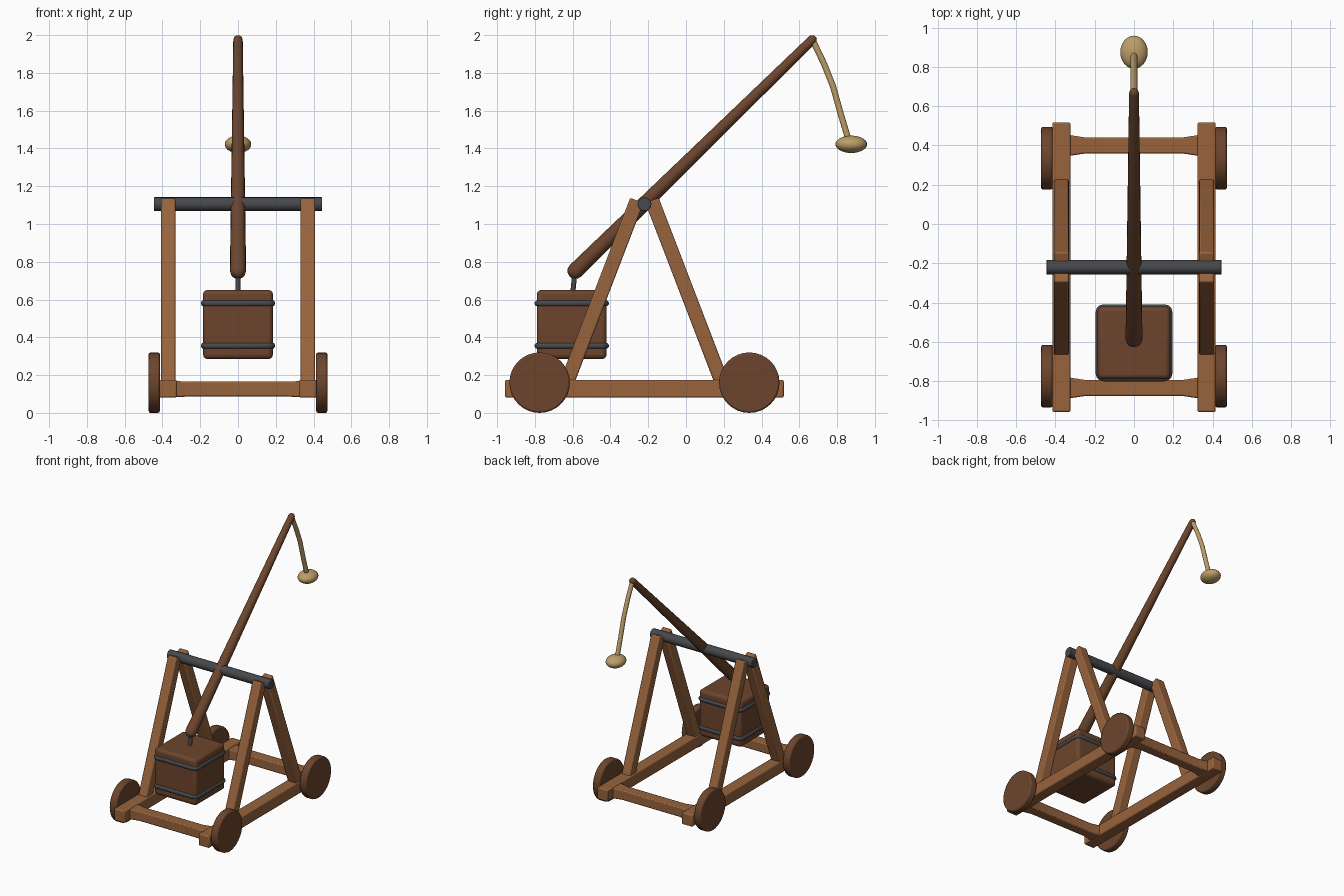
import bpy, bmesh, math
from mathutils import Vector, Matrix

if "Cube" in bpy.data.objects:
    bpy.data.objects.remove(bpy.data.objects["Cube"], do_unlink=True)


def material(name, rgb):
    m = bpy.data.materials.new(name)
    m.use_nodes = True
    m.diffuse_color = (*rgb, 1)
    m.node_tree.nodes["Principled BSDF"].inputs["Base Color"].default_value = (*rgb, 1)
    return m


FRAME = material("frame wood", (0.31, 0.125, 0.046))
DARK = material("dark wood", (0.15, 0.06, 0.026))
IRON = material("iron", (0.062, 0.065, 0.073))
ROPE = material("rope", (0.50, 0.34, 0.14))


def finish(name, bm, mat, bevel=0, segments=2):
    bmesh.ops.recalc_face_normals(bm, faces=bm.faces)
    me = bpy.data.meshes.new(name)
    bm.to_mesh(me)
    bm.free()
    me.materials.append(mat)
    ob = bpy.data.objects.new(name, me)
    bpy.context.collection.objects.link(ob)
    if bevel:
        mod = ob.modifiers.new("Bevel", "BEVEL")
        mod.width, mod.segments = bevel, segments
        mod.limit_method = "ANGLE"
    bpy.ops.object.select_all(action="DESELECT")
    ob.select_set(True)
    bpy.context.view_layer.objects.active = ob
    bpy.ops.object.shade_smooth_by_angle(angle=math.radians(40))
    return ob


def box(name, centre, size, mat, bevel, segments=2):
    bm = bmesh.new()
    bmesh.ops.create_cube(bm, size=1)
    bmesh.ops.scale(bm, vec=size, verts=bm.verts)
    bmesh.ops.translate(bm, vec=centre, verts=bm.verts)
    return finish(name, bm, mat, bevel, segments)


def sweep(name, rings, sides, mat, bevel=0, start=0.0, axis=(1, 0, 0), closed=False):
    """Skin rings of (point, radius u, radius v) with a polygon section."""
    bm = bmesh.new()
    pts = [Vector(r[0]) for r in rings]
    n = len(pts)
    loops = []
    for i, (_, ru, rv) in enumerate(rings):
        a = pts[(i - 1) % n] if closed else pts[max(i - 1, 0)]
        b = pts[(i + 1) % n] if closed else pts[min(i + 1, n - 1)]
        d = (b - a).normalized()
        u = Vector(axis)
        u = (u - d * u.dot(d)).normalized()
        v = d.cross(u)
        loops.append([bm.verts.new(pts[i] + u * ru * math.cos(t) + v * rv * math.sin(t))
                      for t in (start + math.tau * k / sides for k in range(sides))])
    for i in range(n if closed else n - 1):
        p, q = loops[i], loops[(i + 1) % n]
        for k in range(sides):
            j = (k + 1) % sides
            bm.faces.new((p[k], p[j], q[j], q[k]))
    if not closed:
        bm.faces.new(loops[0])
        bm.faces.new(loops[-1])
    return finish(name, bm, mat, bevel)


def rod(name, a, b, r, mat, sides=16, bevel=0):
    axis = (0, 0, 1) if abs(a[0] - b[0]) > 0.01 else (1, 0, 0)
    return sweep(name, [(a, r, r), (b, r, r)], sides, mat, bevel, axis=axis)


SQ = math.sqrt(2)
PIVOT_Y, PIVOT_Z = -0.22, 1.105

for side, s in (("left", 1), ("right", -1)):
    # Ground rail
    box(side + "_rail", (s * 0.37, -0.22, 0.128), (0.092, 1.475, 0.094), FRAME, 0.008)
    for end, e in (("front", -1), ("back", 1)):
        # Sloping legs of the A-frame
        h = 0.038 * SQ
        sweep(f"{side}_{end}_leg",
              [((s * 0.37, PIVOT_Y + e * 0.422, 0.13), h, h),
               ((s * 0.37, PIVOT_Y + e * 0.04, 1.125), h, h)],
              4, FRAME, 0.008, start=math.pi / 4)
        # Solid wheels
        y = -0.22 + e * 0.555
        rod(f"{side}_{end}_wheel", (s * 0.414, y, 0.16), (s * 0.473, y, 0.16),
            0.16, DARK, 32, 0.01)

# Cross beams, flaring where they meet the rails
for name, y in (("front_cross_beam", -0.835), ("back_cross_beam", 0.4)):
    rings = [((x, y, 0.126), hz * SQ, hy * SQ) for x, hz, hy in
             ((-0.36, 0.044, 0.058), (-0.25, 0.039, 0.041),
              (0.25, 0.039, 0.041), (0.36, 0.044, 0.058))]
    sweep(name, rings, 4, FRAME, 0.008, start=math.pi / 4, axis=(0, 0, 1))

# Pivot axle
rod("pivot_axle", (-0.446, PIVOT_Y, PIVOT_Z), (0.446, PIVOT_Y, PIVOT_Z), 0.037, IRON, 16, 0.004)

# Tapered throwing arm with rounded ends
butt, tip = Vector((0, -0.585, 0.752)), Vector((0, 0.668, 1.975))
d = (tip - butt).normalized()
R0, R1 = 0.043, 0.025
steps = [math.radians(a) for a in (8, 30, 60, 90)]
rings = [(butt - d * R0 * math.cos(t), R0 * math.sin(t), R0 * math.sin(t)) for t in steps]
rings += [(tip + d * R1 * math.cos(t), R1 * math.sin(t), R1 * math.sin(t)) for t in reversed(steps)]
sweep("throwing_arm", rings, 16, DARK)

# Counterweight crate, its hanger and iron bands
CY = -0.605
box("counterweight_crate", (0, CY, 0.468), (0.37, 0.37, 0.366), DARK, 0.024, 3)
rod("crate_hanger", (0, -0.588, 0.75), (0, -0.6, 0.63), 0.014, IRON, 10)
for name, z in (("lower_band", 0.355), ("upper_band", 0.58)):
    path = []
    for k in range(4):
        for step in range(4):
            a = math.radians(90 * k + 30 * step)
            c = math.radians(90 * k + 45)
            path.append(((0.155 * SQ * math.cos(c) + 0.025 * math.cos(a),
                          CY + 0.155 * SQ * math.sin(c) + 0.025 * math.sin(a), z), 0.017, 0.017))
    sweep(name, path, 10, IRON, axis=(0, 0, 1), closed=True)

# Sling rope and pouch
sweep("sling_rope", [((0, y, z), 0.017, 0.017) for y, z in
                     ((0.67, 1.975), (0.73, 1.85), (0.778, 1.73), (0.82, 1.58), (0.865, 1.43))],
      10, ROPE)
bm = bmesh.new()
bmesh.ops.create_uvsphere(bm, u_segments=24, v_segments=14, radius=1)
bmesh.ops.transform(bm, matrix=Matrix.Translation((0, 0.875, 1.422))
                    @ Matrix.Diagonal((0.07, 0.084, 0.046, 1)), verts=bm.verts)
finish("sling_pouch", bm, ROPE)
